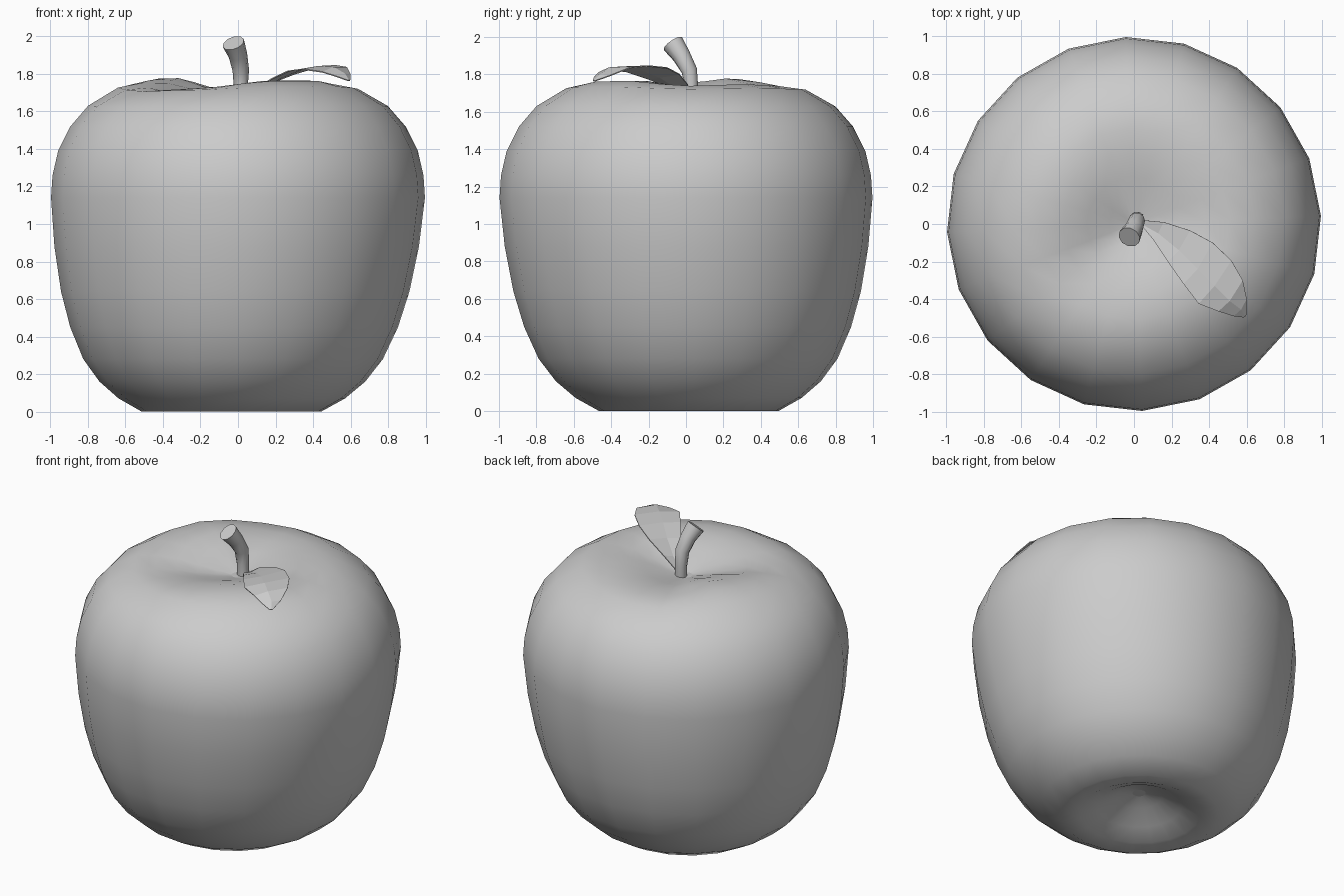
import bpy, bmesh, math
from mathutils import Vector

if "Cube" in bpy.data.objects:
    bpy.data.objects.remove(bpy.data.objects["Cube"])


def make_object(name, rings, closed=True, smooth=True, cap=(True, True)):
    """Skin a list of vertex rings (or open rows) into an object."""
    bm = bmesh.new()
    rows = [[bm.verts.new(p) for p in ring] for ring in rings]
    for a, b in zip(rows, rows[1:]):
        n = len(a)
        for i in range(n if closed else n - 1):
            j = (i + 1) % n
            bm.faces.new((a[i], a[j], b[j], b[i]))
    if closed:
        for row, use in ((rows[0], cap[0]), (rows[-1], cap[1])):
            if use:
                bm.faces.new(row)
    bmesh.ops.recalc_face_normals(bm, faces=bm.faces)
    me = bpy.data.meshes.new(name)
    bm.to_mesh(me)
    bm.free()
    for p in me.polygons:
        p.use_smooth = smooth and len(p.vertices) == 4
    ob = bpy.data.objects.new(name, me)
    bpy.context.collection.objects.link(ob)
    return ob


# Apple body: turned profile (radius, z, share of rim waviness)
SIDES = 20
PROFILE = [
    (0.04, 0.15, 0), (0.14, 0.125, 0), (0.26, 0.06, 0), (0.37, 0.012, 0),
    (0.48, 0.0, 0), (0.605, 0.07, 0), (0.71, 0.16, 0), (0.80, 0.28, 0),
    (0.875, 0.45, 0), (0.93, 0.64, 0), (0.973, 0.88, 0), (0.998, 1.14, 0),
    (0.99, 1.26, 0), (0.96, 1.39, 0), (0.895, 1.52, 0), (0.80, 1.63, 0.1),
    (0.64, 1.725, 0.4), (0.51, 1.747, 0.85), (0.38, 1.745, 1.0),
    (0.25, 1.715, 0.8), (0.13, 1.68, 0.35), (0.04, 1.655, 0),
]
# Height change of the top rim every 36 degrees
RIM = [-0.01, 0.0, -0.01, -0.02, 0.033, 0.008, -0.045, -0.022, 0.018, 0.02]


def rim_offset(angle):
    t = (angle / math.tau * len(RIM)) % len(RIM)
    i = int(t)
    f = t - i
    f = f * f * (3 - 2 * f)
    return RIM[i] * (1 - f) + RIM[(i + 1) % len(RIM)] * f


rings = []
for r, z, share in PROFILE:
    lean = max(0.0, 1 - z / 1.1)          # base sits slightly off axis
    ring = []
    for i in range(SIDES):
        a = math.tau * i / SIDES + math.radians(2.5)
        ring.append((r * math.cos(a) - 0.035 * lean,
                     r * math.sin(a) + 0.015 * lean,
                     z + share * rim_offset(a)))
    rings.append(ring)
make_object("apple_body", rings)

# Stem: bent, flaring tube (centre, radius)
STEM = [((0.02, 0.025, 1.62), 0.036), ((0.015, 0.03, 1.73), 0.037),
        ((0.015, 0.018, 1.82), 0.044), ((0.0, -0.025, 1.90), 0.05),
        ((-0.025, -0.07, 1.965), 0.06)]
rings = []
for k, (c, r) in enumerate(STEM):
    before, after = STEM[max(k - 1, 0)][0], STEM[min(k + 1, len(STEM) - 1)][0]
    axis = (Vector(after) - Vector(before)).normalized()
    u = Vector((0, 1, 0)).cross(axis).normalized()
    v = axis.cross(u)
    rings.append([Vector(c) + r * (math.cos(t) * u + math.sin(t) * v)
                  for t in (math.tau * i / 10 for i in range(10))])
make_object("stem", rings)

# Leaf: thin arched blade, rows of left edge, midrib, right edge
LEAF = [
    ((0.05, 0.02, 1.67), (0.04, 0.0, 1.66), (0.05, -0.02, 1.67)),
    ((0.16, 0.01, 1.745), (0.13, -0.05, 1.725), (0.10, -0.08, 1.725)),
    ((0.30, -0.035, 1.80), (0.24, -0.14, 1.785), (0.18, -0.20, 1.775)),
    ((0.42, -0.10, 1.835), (0.34, -0.24, 1.825), (0.265, -0.32, 1.815)),
    ((0.52, -0.195, 1.845), (0.43, -0.33, 1.84), (0.345, -0.425, 1.825)),
    ((0.58, -0.30, 1.835), (0.51, -0.41, 1.835), (0.45, -0.465, 1.81)),
    ((0.60, -0.40, 1.795), (0.57, -0.455, 1.80), (0.53, -0.49, 1.785)),
    ((0.597, -0.485, 1.765), (0.592, -0.492, 1.765), (0.585, -0.497, 1.765)),
]
leaf = make_object("leaf", LEAF, closed=False, smooth=False)
thick = leaf.modifiers.new("thickness", 'SOLIDIFY')
thick.thickness = 0.006
thick.offset = 0
